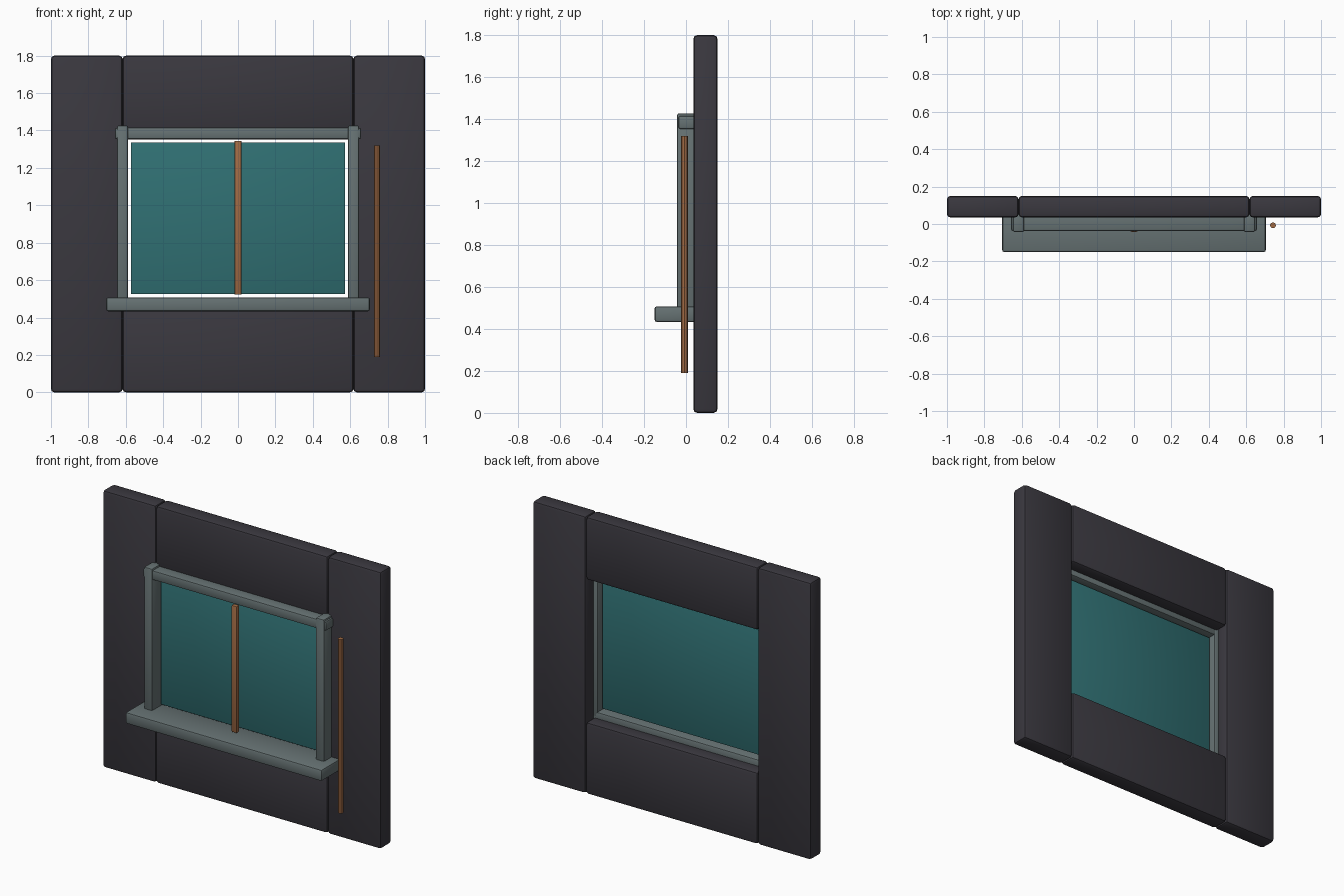
import bpy, bmesh, math
from mathutils import Vector, Matrix

if "Cube" in bpy.data.objects:
    bpy.data.objects.remove(bpy.data.objects["Cube"])


def material(name, rgb):
    lin = [((c / 255 + 0.055) / 1.055) ** 2.4 for c in rgb]
    m = bpy.data.materials.new(name)
    m.diffuse_color = (*lin, 1)
    m.use_nodes = True
    m.node_tree.nodes["Principled BSDF"].inputs["Base Color"].default_value = m.diffuse_color
    return m


WALL = material("dark wall", (58, 56, 63))
FRAME = material("grey frame", (102, 114, 115))
GLASS = material("teal glass", (48, 112, 115))
WOOD = material("brown wood", (160, 106, 68))


def finish(bm, name, mat):
    me = bpy.data.meshes.new(name)
    bm.to_mesh(me)
    bm.free()
    me.materials.append(mat)
    ob = bpy.data.objects.new(name, me)
    bpy.context.collection.objects.link(ob)
    bpy.ops.object.select_all(action='DESELECT')
    ob.select_set(True)
    bpy.context.view_layer.objects.active = ob
    bpy.ops.object.shade_smooth_by_angle(angle=math.radians(30))
    return ob


def block(name, x, y, z, mat, bevel):
    """Bevelled box from (min, max) ranges."""
    bm = bmesh.new()
    bmesh.ops.create_cube(bm, size=1)
    for v in bm.verts:
        v.co = Vector([(r[0] + r[1]) / 2 + c * (r[1] - r[0])
                       for r, c in zip((x, y, z), v.co)])
    bmesh.ops.bevel(bm, geom=bm.edges[:], offset=bevel, segments=2,
                    profile=0.5, affect='EDGES')
    return finish(bm, name, mat)


# wall panels around the opening
WY = (0.035, 0.15)
block("wall_left", (-1, -0.617), WY, (0, 1.8), WALL, 0.018)
block("wall_right", (0.617, 1), WY, (0, 1.8), WALL, 0.018)
block("wall_below", (-0.617, 0.617), WY, (0, 0.467), WALL, 0.018)
block("wall_above", (-0.617, 0.617), WY, (1.39, 1.8), WALL, 0.018)

# window frame
for side, s in (("left", -1), ("right", 1)):
    block("jamb_" + side, sorted((s * 0.587, s * 0.647)), (-0.043, 0.07),
          (0.47, 1.427), FRAME, 0.01)
block("head", (-0.657, 0.657), (-0.037, 0.068), (1.353, 1.415), FRAME, 0.01)
block("sill", (-0.705, 0.705), (-0.15, 0.07), (0.433, 0.508), FRAME, 0.012)

# glass pane and centre bar
block("glass", (-0.573, 0.573), (0.028, 0.042), (0.525, 1.337), GLASS, 0.004)
block("centre_bar", (-0.019, 0.019), (-0.042, -0.012), (0.522, 1.345), WOOD, 0.006)

# upright rod beside the window
bm = bmesh.new()
bmesh.ops.create_cone(bm, cap_ends=True, segments=8, radius1=0.016, radius2=0.016,
                      depth=1.13, matrix=Matrix.Translation((0.743, -0.007, 0.755)))
finish(bm, "side_rod", WOOD)
